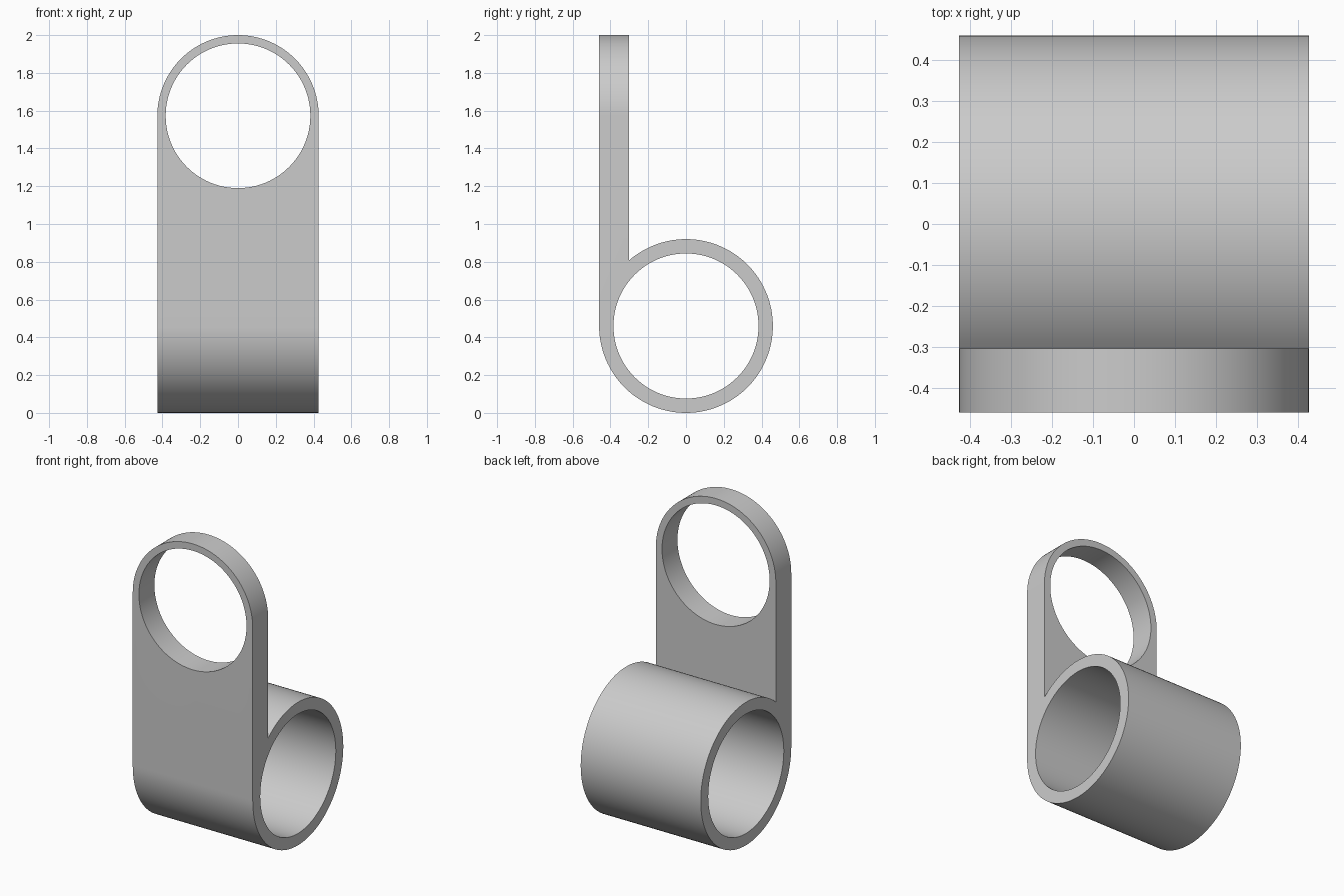
import bpy, bmesh
from math import cos, sin, pi, acos
from mathutils import Vector

cube = bpy.data.objects.get("Cube")
if cube:
    bpy.data.objects.remove(cube, do_unlink=True)

HALF_W = 0.427           # half width of the bracket, also its top radius
TUBE_R, TUBE_BORE = 0.46, 0.384
PLATE_BACK = -0.303      # rear face of the upright plate
RING_Z, RING_BORE = 1.573, 0.383

grey = bpy.data.materials.new("plain grey")
grey.use_nodes = True
colour = (0.6, 0.6, 0.6, 1)
grey.diffuse_color = colour
grey.node_tree.nodes["Principled BSDF"].inputs["Base Color"].default_value = colour


def arc(cz, r, start, end, steps):
    """Points on an arc around (0, cz)."""
    angles = [start + (end - start) * i / steps for i in range(steps + 1)]
    return [(r * cos(a), cz + r * sin(a)) for a in angles]


def prism(name, outline, axis, low, high):
    """Extrude a closed outline along x (outline in y, z) or y (outline in x, z)."""
    bm = bmesh.new()
    place = (lambda u, v: (low, u, v)) if axis == "x" else (lambda u, v: (u, low, v))
    face = bm.faces.new([bm.verts.new(place(u, v)) for u, v in outline])
    grown = bmesh.ops.extrude_face_region(bm, geom=[face])["geom"]
    shift = Vector((high - low, 0, 0)) if axis == "x" else Vector((0, high - low, 0))
    bmesh.ops.translate(bm, vec=shift, verts=[g for g in grown if isinstance(g, bmesh.types.BMVert)])
    bmesh.ops.recalc_face_normals(bm, faces=bm.faces)
    mesh = bpy.data.meshes.new(name)
    bm.to_mesh(mesh)
    bm.free()
    mesh.materials.append(grey)
    obj = bpy.data.objects.new(name, mesh)
    bpy.context.collection.objects.link(obj)
    return obj


def carve(obj, cutter, operation):
    """Apply a boolean and discard its cutter."""
    cutter.hide_render = True
    mod = obj.modifiers.new(cutter.name, "BOOLEAN")
    mod.object, mod.operation, mod.solver = cutter, operation, "EXACT"
    bpy.context.view_layer.objects.active = obj
    bpy.ops.object.modifier_apply(modifier=mod.name)
    bpy.data.objects.remove(cutter, do_unlink=True)


# Side outline: tube wall running tangentially into the upright plate
join = 2 * pi + acos(PLATE_BACK / TUBE_R)
side = arc(TUBE_R, TUBE_R, pi, join, 96) + [(PLATE_BACK, 2.1), (-TUBE_R, 2.1)]
bracket = prism("bracket", side, "x", -HALF_W, HALF_W)

# Horizontal bore through the tube
bore = arc(TUBE_R, TUBE_BORE, 0, 2 * pi, 96)[:-1]
carve(bracket, prism("tube_bore", bore, "x", -1, 1), "DIFFERENCE")

# Rounded top of the plate, cut to a half circle
crown = arc(RING_Z, HALF_W, 0, pi, 64) + [(-1, RING_Z), (-1, 3), (1, 3), (1, RING_Z)]
carve(bracket, prism("crown_cutter", crown, "y", -1, 0), "DIFFERENCE")

# Ring opening through the plate
opening = arc(RING_Z, RING_BORE, 0, 2 * pi, 96)[:-1]
carve(bracket, prism("ring_bore", opening, "y", -1, 0), "DIFFERENCE")

# Smooth the curved walls and keep the rims crisp
bpy.ops.object.select_all(action="DESELECT")
bracket.select_set(True)
bpy.context.view_layer.objects.active = bracket
bpy.ops.object.shade_smooth_by_angle(angle=pi / 6)
